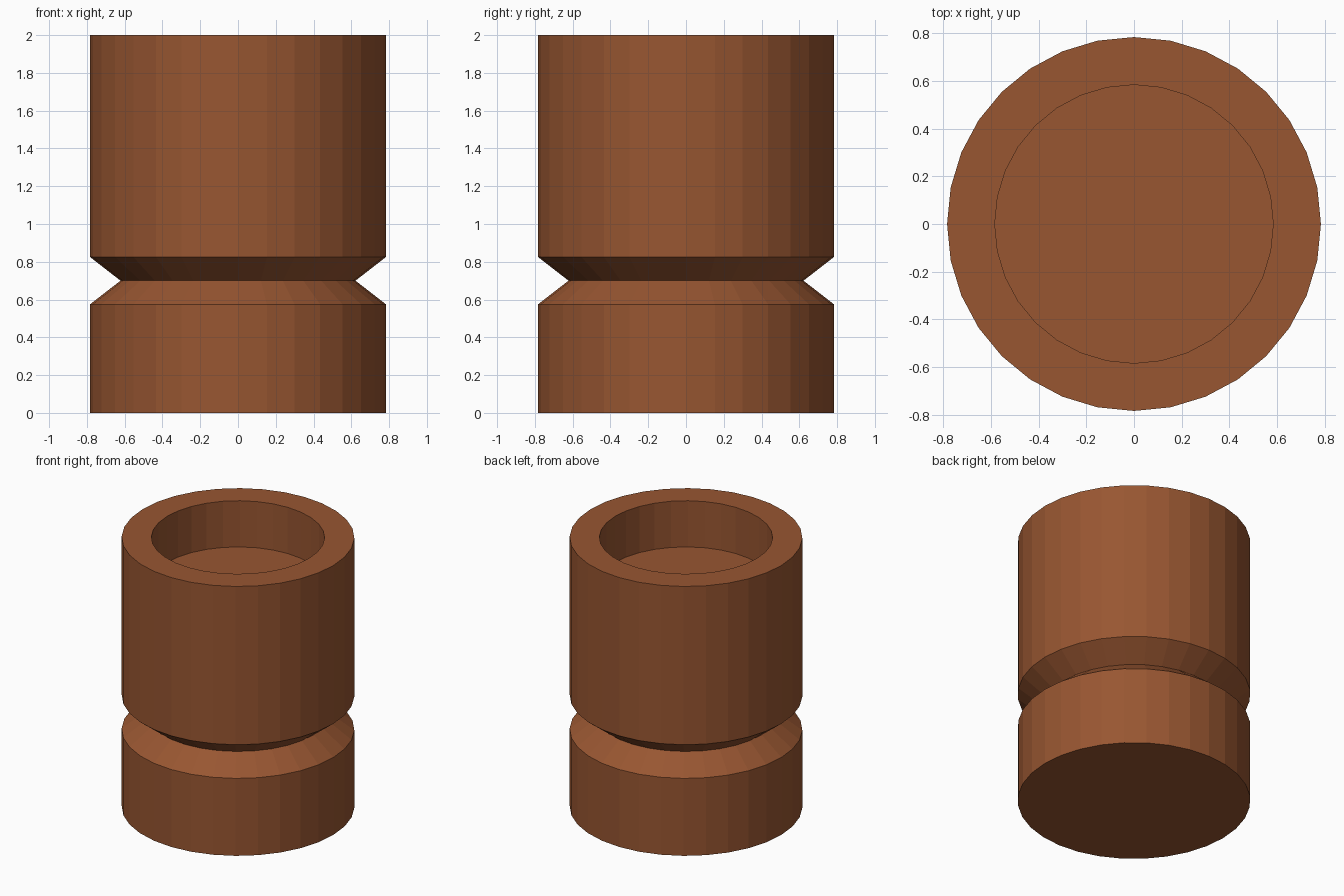
import bpy, bmesh, math

if "Cube" in bpy.data.objects:
    bpy.data.objects.remove(bpy.data.objects["Cube"])

SIDES = 32

# single flat clay colour
clay = bpy.data.materials.new("terracotta_brown")
clay.diffuse_color = (0.314, 0.093, 0.031, 1.0)
clay.use_nodes = True
clay.node_tree.nodes["Principled BSDF"].inputs["Base Color"].default_value = clay.diffuse_color


def lathe(name, profile, mat):
    """Spin a (radius, z) profile around z and cap both ends."""
    bm = bmesh.new()
    rings = []
    for r, z in profile:
        rings.append([bm.verts.new((r * math.cos(2 * math.pi * i / SIDES),
                                    r * math.sin(2 * math.pi * i / SIDES), z))
                      for i in range(SIDES)])
    for a, b in zip(rings, rings[1:]):
        for i in range(SIDES):
            j = (i + 1) % SIDES
            bm.faces.new((a[i], a[j], b[j], b[i]))
    bm.faces.new(rings[0][::-1])
    bm.faces.new(rings[-1])
    bmesh.ops.recalc_face_normals(bm, faces=bm.faces[:])
    mesh = bpy.data.meshes.new(name)
    bm.to_mesh(mesh)
    bm.free()
    mesh.materials.append(mat)
    ob = bpy.data.objects.new(name, mesh)
    bpy.context.collection.objects.link(ob)
    return ob


# cylinder with V-groove and a shallow recess in the top
lathe("grooved_cup", [
    (0.783, 0.0), (0.783, 0.575),      # lower body
    (0.622, 0.70), (0.783, 0.825),     # V-groove
    (0.783, 2.0), (0.583, 2.0),        # upper body and rim
    (0.583, 1.657),                    # recess wall down to its floor
], clay)
